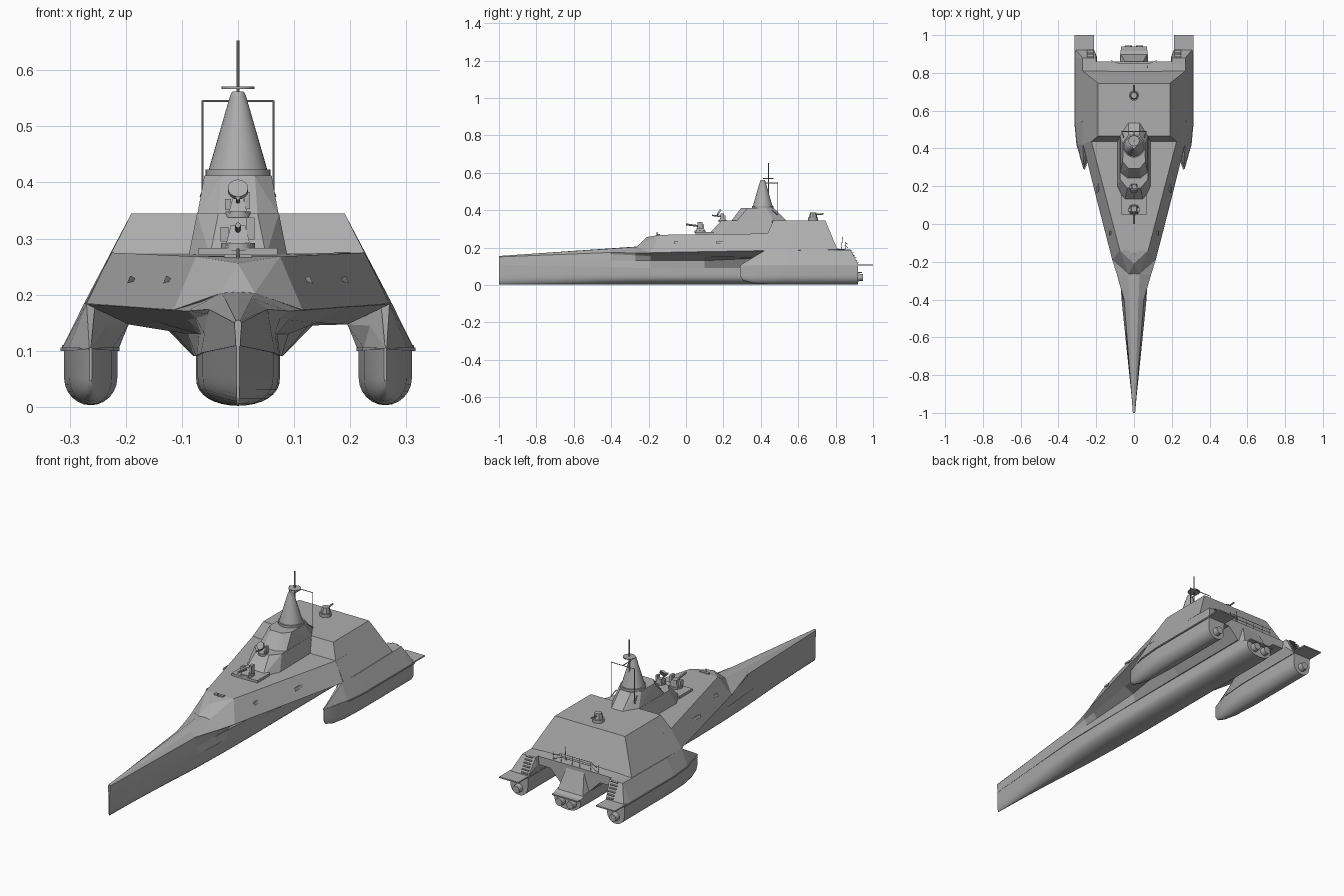
import bpy, bmesh, math
from mathutils import Vector

if "Cube" in bpy.data.objects:
    bpy.data.objects.remove(bpy.data.objects["Cube"])

grey = bpy.data.materials.new("hull grey")
grey.diffuse_color = (0.42, 0.42, 0.42, 1)
grey.use_nodes = True
grey.node_tree.nodes["Principled BSDF"].inputs["Base Color"].default_value = grey.diffuse_color


def finish(name, bm, mirror=False, smooth=None):
    bmesh.ops.remove_doubles(bm, verts=bm.verts, dist=0.0004)
    bmesh.ops.recalc_face_normals(bm, faces=bm.faces)
    me = bpy.data.meshes.new(name)
    bm.to_mesh(me)
    bm.free()
    ob = bpy.data.objects.new(name, me)
    bpy.context.collection.objects.link(ob)
    me.materials.append(grey)
    if mirror:
        ob.modifiers.new("Mirror", 'MIRROR')
    if smooth:
        bpy.ops.object.select_all(action='DESELECT')
        ob.select_set(True)
        bpy.context.view_layer.objects.active = ob
        bpy.ops.object.shade_smooth_by_angle(angle=math.radians(smooth))
    return ob


def loft(name, sections, half=True, **kw):
    """Skin cross-sections (y, [(x, z), ...]); half sections are mirrored."""
    bm = bmesh.new()
    rings = []
    for y, pts in sections:
        loop = list(pts)
        if half:
            loop += [(-x, z) for x, z in reversed(pts) if x > 0]
        rings.append([bm.verts.new((x, y, z)) for x, z in loop])
    n = len(rings[0])
    for a, b in zip(rings, rings[1:]):
        for i in range(n):
            j = (i + 1) % n
            bm.faces.new((a[i], a[j], b[j], b[i]))
    bm.faces.new(rings[0])
    bm.faces.new(rings[-1])
    return finish(name, bm, **kw)


def solid(name, pts, both=True, **kw):
    """Faceted convex block; points are repeated on both sides."""
    bm = bmesh.new()
    full = set(pts) | ({(-x, y, z) for x, y, z in pts} if both else set())
    for p in sorted(full):
        bm.verts.new(p)
    r = bmesh.ops.convex_hull(bm, input=bm.verts)
    junk = [g for g in r["geom_interior"] if isinstance(g, bmesh.types.BMVert)]
    bmesh.ops.delete(bm, geom=junk, context='VERTS')
    bmesh.ops.dissolve_limit(bm, angle_limit=0.02, verts=bm.verts, edges=bm.edges)
    return finish(name, bm, **kw)


def box(name, c, s, mirror=False):
    pts = [(c[0] + i * s[0] / 2, c[1] + j * s[1] / 2, c[2] + k * s[2] / 2)
           for i in (-1, 1) for j in (-1, 1) for k in (-1, 1)]
    return solid(name, pts, both=False, mirror=mirror)


def rod(name, a, b, r1, r2=None, n=8, mirror=False):
    a, b = Vector(a), Vector(b)
    d = b - a
    bm = bmesh.new()
    bmesh.ops.create_cone(bm, cap_ends=True, segments=n, radius1=r1,
                          radius2=r1 if r2 is None else r2, depth=d.length)
    rot = Vector((0, 0, 1)).rotation_difference(d).to_matrix()
    for v in bm.verts:
        v.co = rot @ v.co + (a + b) / 2
    return finish(name, bm, mirror=mirror, smooth=35 if n > 8 else None)


# Central hull below the chine: rounded underside, knife bow
def keel(y, w, top):
    arc = [(w * math.cos(t * math.pi / 16), .055 - .053 * math.sin(t * math.pi / 16) ** .8)
           for t in range(8)]
    return y, [(0, top), (w, top)] + arc + [(0, .002)]


loft("central_hull", [keel(-1, .003, .11), keel(-.7, .034, .104), keel(-.4, .063, .098),
                      keel(-.2, .072, .094), keel(0, .075, .093), keel(.85, .075, .093),
                      keel(.92, .072, .068)], smooth=35)

# Flared upper hull: deck, knuckle, wet deck, tunnel wall, chine
loft("upper_hull", [
    (-1, [(0, .155), (.004, .154), (.006, .15), (.006, .14), (.005, .13), (.004, .109)]),
    (-.4, [(0, .196), (.024, .194), (.052, .174), (.054, .165), (.06, .13), (.066, .096)]),
    (-.27, [(0, .205), (.03, .203), (.09, .171), (.075, .158), (.066, .13), (.073, .092)]),
    (-.19, [(0, .205), (.04, .203), (.115, .172), (.09, .155), (.07, .13), (.075, .091)]),
    (.1, [(0, .205), (.1, .2), (.19, .178), (.14, .15), (.09, .13), (.078, .091)]),
    (.42, [(0, .2), (.16, .195), (.27, .183), (.195, .147), (.125, .145), (.08, .091)]),
    (.8, [(0, .195), (.2, .192), (.272, .188), (.2, .147), (.135, .147), (.08, .091)]),
    (.86, [(0, .19), (.2, .188), (.272, .186), (.2, .147), (.135, .147), (.08, .091)])])

# Side hulls: raked shoulders above, rounded floats below
loft("side_shoulder", [
    (.29, [(.262, .106), (.265, .106), (.268, .104), (.266, .102), (.264, .102)]),
    (.42, [(.255, .18), (.27, .184), (.302, .104), (.224, .104), (.235, .145)]),
    (.54, [(.2, .186), (.274, .185), (.314, .104), (.213, .104), (.195, .147)]),
    (.88, [(.2, .189), (.272, .188), (.314, .104), (.213, .104), (.195, .147)]),
    (.92, [(.21, .112), (.306, .112), (.312, .104), (.213, .104), (.211, .108)])],
    half=False, mirror=True)


def float_ring(y, w, low):
    arc = [(.2625 + w * math.cos(t * math.pi / 12),
            .052 + (.052 - .052) - (.052 - low) * math.sin(t * math.pi / 12)) for t in range(13)]
    return y, [(.2625 - w, .103), (.2625 + w, .103)] + arc


loft("side_float", [float_ring(.29, .002, .045), float_ring(.305, .009, .025),
                    float_ring(.35, .023, .01), float_ring(.42, .038, .004),
                    float_ring(.54, .0475, .003), float_ring(.92, .0475, .003)],
     half=False, mirror=True, smooth=40)
loft("side_float_rail", [(.288, [(.26, .105), (.265, .105), (.265, .1), (.26, .1)]),
                         (.42, [(.222, .106), (.305, .106), (.305, .1), (.222, .1)]),
                         (.54, [(.211, .106), (.316, .106), (.316, .1), (.211, .1)]),
                         (.92, [(.211, .106), (.316, .106), (.316, .1), (.211, .1)])],
     half=False, mirror=True)

# Superstructure blocks
solid("forward_superstructure", [
    (.03, -.265, .203), (.115, -.19, .173), (.27, .42, .184), (.27, .6, .184),
    (0, -.21, .256), (.075, -.14, .268), (.226, .44, .275), (.226, .6, .275)])
solid("aft_superstructure", [
    (.272, .43, .184), (.272, .81, .189), (.227, .435, .272),
    (.19, .467, .345), (.19, .745, .345)])
solid("bridge_lower", [(.088, .2, .27), (.088, .46, .27), (.05, .12, .27), (.035, .19, .345),
                       (.073, .235, .345), (.073, .46, .345), (0, .55, .345), (0, .56, .3)])
solid("bridge_upper", [(.073, .27, .34), (.035, .24, .34), (.073, .47, .34), (.03, .54, .34),
                       (.03, .295, .412), (.06, .33, .412), (.058, .43, .412), (.03, .47, .412)])
box("bridge_step", (0, .1, .277), (.14, .1, .012))

# Sensor mast: cone, collar, pole, dishes and side frames
Y = .41
rod("mast_collar", (0, Y, .412), (0, Y, .423), .058, n=32)
rod("mast_cone", (0, Y, .42), (0, Y, .555), .053, .014, n=32)
rod("mast_cap", (0, Y, .555), (0, Y, .562), .014, .01, n=24)
rod("mast_pole", (0, .44, .42), (0, .44, .653), .0025)
rod("mast_dish", (0, .44, .567), (0, .44, .571), .029, n=16)
rod("antenna_strut", (0, Y, .545), (0, .49, .545), .002)
rod("antenna_crossbar", (-.063, .49, .545), (.063, .49, .545), .0018)
rod("antenna_upright", (.063, .49, .375), (.063, .49, .546), .0018, mirror=True)
rod("antenna_foot", (.055, .46, .4), (.066, .49, .375), .0025, mirror=True)


# Deck guns: pedestal, turret, housing, barrel and sight
def gun(name, y, z, s, aim=-1):
    rod(name + "_base", (0, y, z), (0, y, z + .014 * s), .03 * s, n=16)
    solid(name + "_turret", [(.022 * s, y - .024 * s, z + .01 * s), (.022 * s, y + .024 * s, z + .01 * s),
                             (.013 * s, y - .008 * s, z + .045 * s), (.013 * s, y + .02 * s, z + .045 * s)])
    rod(name + "_barrel", (0, y, z + .036 * s), (0, y + aim * .075 * s, z + .046 * s), .005 * s)
    box(name + "_sight", (.022 * s, y, z + .04 * s), (.014 * s, .025 * s, .04 * s))
    box(name + "_magazine", (-.024 * s, y, z + .03 * s), (.014 * s, .02 * s, .026 * s))


gun("fore_gun", .075, .278, 1)
gun("upper_gun", .195, .338, .75)
rod("upper_gun_radar", (0, .18, .385), (0, .172, .39), .018, n=16)
rod("aft_gun_base", (0, .68, .343), (0, .68, .36), .027, n=16)
rod("aft_gun_turret", (0, .68, .36), (0, .68, .388), .022, .017, n=8)
rod("aft_gun_barrel", (0, .68, .375), (0, .735, .38), .004)

# Deck and side fittings
box("foredeck_hatch", (0, -.145, .268), (.05, .014, .008))
rod("foredeck_post", (0, -.155, .26), (0, -.155, .282), .003)
for i, (t, w) in enumerate(((.2, .03), (.62, .08))):
    y = -.165 + t * .595
    x = .095 + t * .153
    solid("side_hatch_%d" % i, [(x + a, y + b + a * -.2, .226 + c) for a, c in ((.008, -.006), (.002, .008))
                               for b in (-w / 2, w / 2)]
          + [(x - .012, y, .226)], both=False, mirror=True)

# Stern platforms, ramp, stairs, rails and water jets
box("side_platform", (.2625, .955, .107), (.103, .09, .006), mirror=True)
box("centre_platform", (0, .89, .066), (.14, .1, .006))
solid("stern_ramp", [(.045, .855, .185), (.075, .855, .09), (.07, .9, .068), (.05, .855, .068)])
for i in range(6):
    box("stair_step_%d" % i, (.232, .884 + i * .007, .186 - i * .0135), (.035, .012, .004), mirror=True)
for z in (.21, .228):
    rod("stern_rail", (-.08, .85, z), (.08, .85, z), .0014)
    rod("side_rail", (.08, .85, z), (.12, .865, z - .01), .0014, mirror=True)
for x in (.02, .08, .12):
    rod("rail_post", (x, .853, .185), (x, .853, .228), .0014, mirror=True)
rod("stern_antenna", (.07, .83, .19), (.07, .838, .26), .0015)
for x in (.03, .2625):
    rod("water_jet", (x, .9, .04), (x, .945, .04), .023, .018, n=16, mirror=True)
